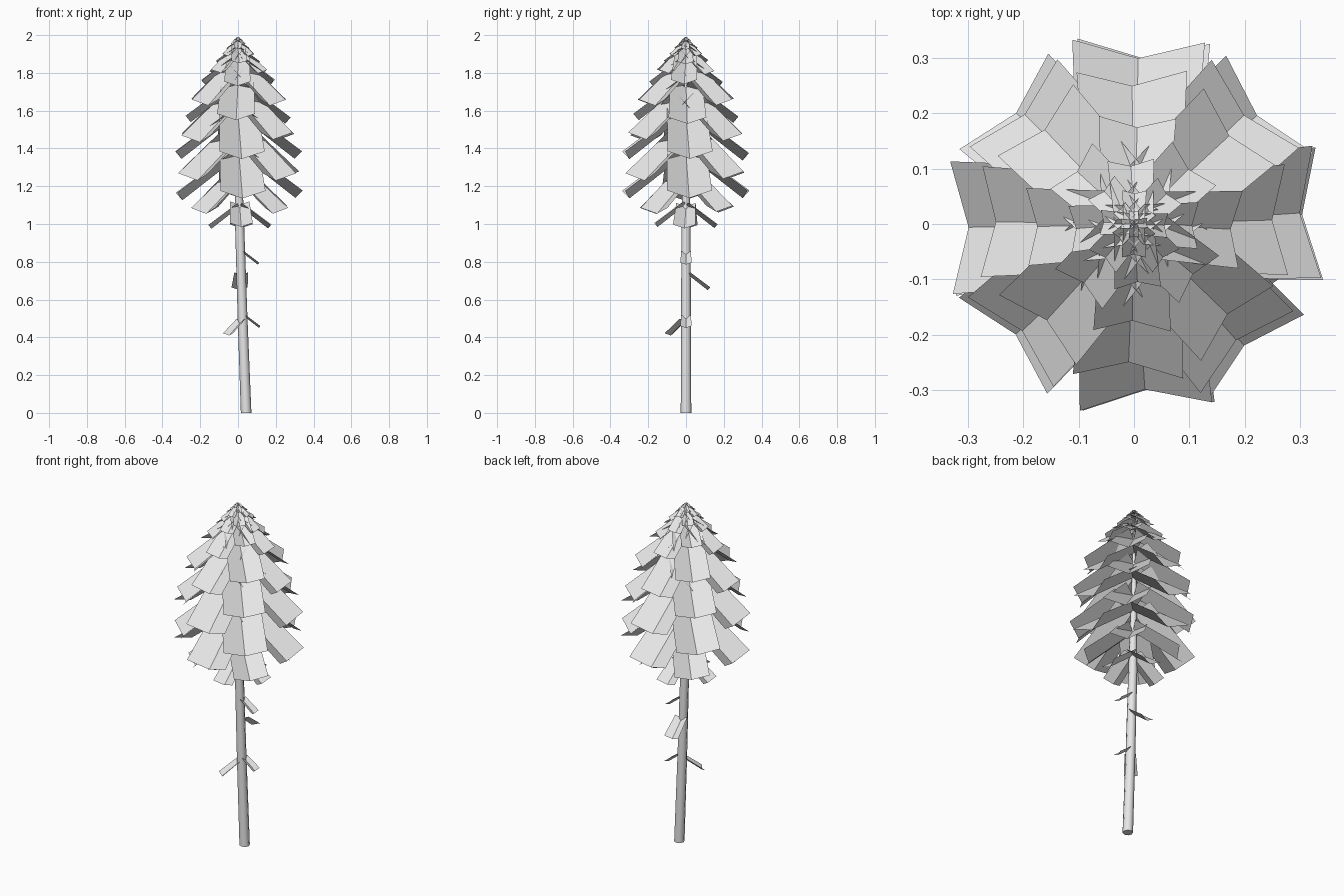
import bpy, bmesh, math, random
from mathutils import Vector

random.seed(4)
cube = bpy.data.objects.get("Cube")
if cube:
    bpy.data.objects.remove(cube, do_unlink=True)

grey = bpy.data.materials.new("light_grey")
grey.use_nodes = True
grey.diffuse_color = (0.8, 0.8, 0.8, 1)
grey.node_tree.nodes["Principled BSDF"].inputs["Base Color"].default_value = grey.diffuse_color


def make_object(name, bm):
    mesh = bpy.data.meshes.new(name)
    bm.to_mesh(mesh)
    bm.free()
    mesh.materials.append(grey)
    obj = bpy.data.objects.new(name, mesh)
    bpy.context.collection.objects.link(obj)
    return obj


def trunk_x(z):
    # The trunk leans slightly and straightens towards the top
    return 0.043 * max(0, 1 - z / 1.4) ** 1.3


def add_leaf(bm, tip_z, reach, degrees, half_width, start=0.0):
    """A drooping card, folded into a shallow valley along its middle."""
    a, droop = math.radians(degrees), math.radians(38)
    out = Vector((math.cos(a), math.sin(a), 0))
    side = Vector((-out.y, out.x, 0))
    normal = out * math.sin(droop) + Vector((0, 0, math.cos(droop)))
    tip = Vector((trunk_x(tip_z), 0, tip_z)) + out * reach
    length = (reach - start) / math.cos(droop)
    base = tip - length * (out * math.cos(droop) - Vector((0, 0, math.sin(droop))))
    rows = []
    for point, w in ((base, half_width * 0.85), (tip, half_width)):
        rows.append([bm.verts.new(point + side * w * s + normal * abs(s) * w * 0.42)
                     for s in (-1, 0, 1)])
    for i in range(2):
        bm.faces.new((rows[0][i], rows[1][i], rows[1][i + 1], rows[0][i + 1]))


# Trunk: tapered rings joined into a tube
bm = bmesh.new()
rings = []
for z, r in ((0, 0.028), (0.5, 0.026), (1, 0.024), (1.5, 0.014), (1.985, 0.003)):
    rings.append([bm.verts.new((trunk_x(z) + r * math.cos(k * math.tau / 8),
                                r * math.sin(k * math.tau / 8), z)) for k in range(8)])
for low, high in zip(rings, rings[1:]):
    for k in range(8):
        n = (k + 1) % 8
        bm.faces.new((low[k], low[n], high[n], high[k]))
bm.faces.new(rings[0][::-1])
bm.faces.new(rings[-1])
trunk = make_object("trunk", bm)
for p in trunk.data.polygons:
    p.use_smooth = len(p.vertices) == 4

# Foliage: tiers of four leaves, each turned an eighth from the one below
tiers = [(0.98, 0.15), (1.06, 0.235), (1.13, 0.3), (1.23, 0.295), (1.335, 0.3),
         (1.44, 0.28), (1.54, 0.25), (1.63, 0.235), (1.735, 0.175), (1.795, 0.14),
         (1.85, 0.105), (1.89, 0.08), (1.925, 0.055), (1.95, 0.036), (1.97, 0.022)]
for i, (z, reach) in enumerate(tiers):
    bm = bmesh.new()
    for k in range(4):
        add_leaf(bm, z + random.uniform(-0.012, 0.012) * reach / 0.3, reach,
                 k * 90 + (i % 2) * 45 + random.uniform(-4, 5), reach * 0.4)
    make_object(f"leaf_tier_{i + 1}", bm)

# Small leaves along the bare trunk
bm = bmesh.new()
for z, reach, degrees, half_width in ((0.785, 0.09, 0, 0.03), (0.65, 0.115, 95, 0.043),
                                      (0.45, 0.085, 0, 0.03), (0.41, 0.11, 228, 0.036)):
    add_leaf(bm, z, reach, degrees, half_width, 0.01)
make_object("lower_leaves", bm)
